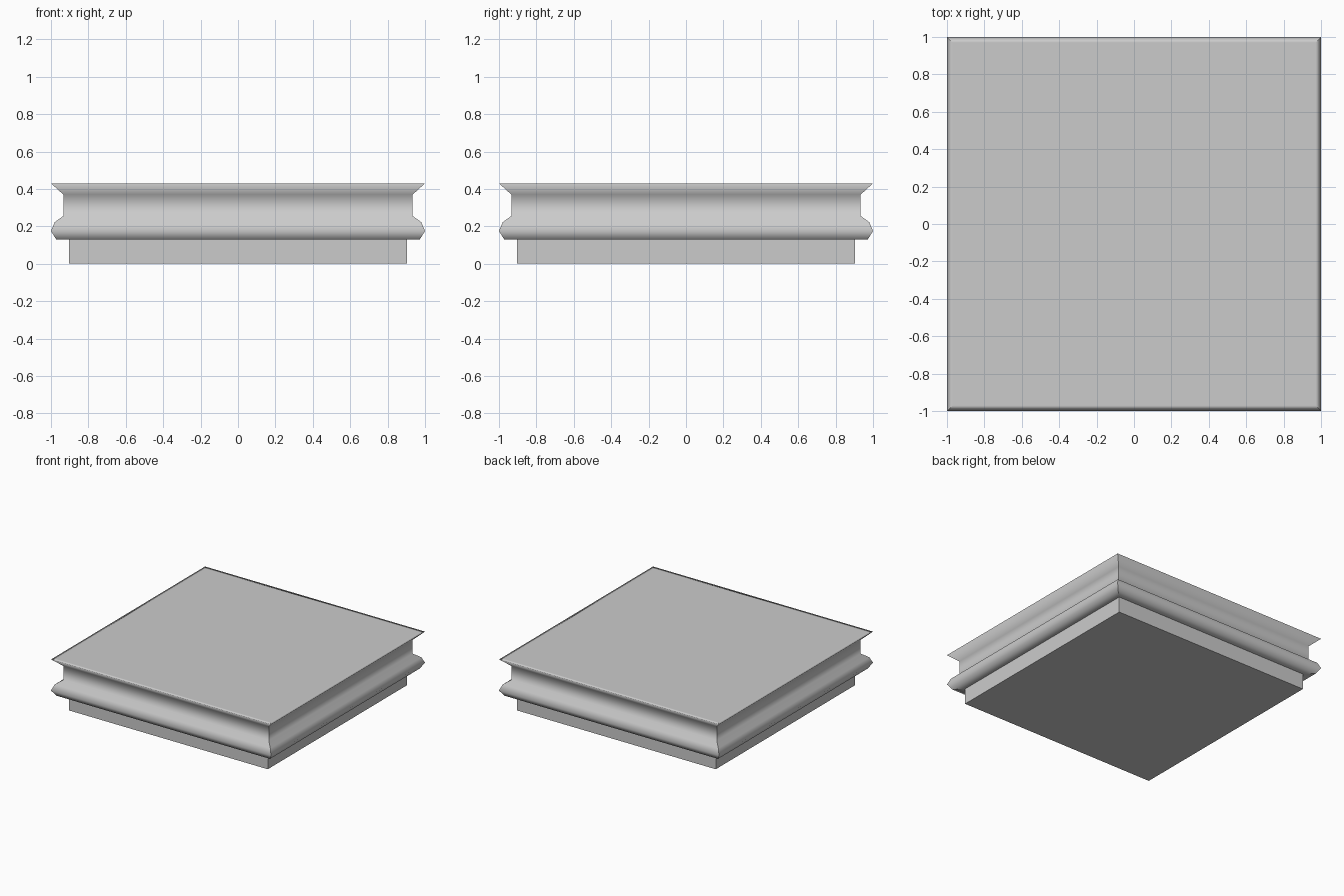
import bpy, bmesh

if "Cube" in bpy.data.objects:
    bpy.data.objects.remove(bpy.data.objects["Cube"])

# Moulding profile from bottom to top: (half width, height)
PROFILE = [
    (0.903, 0.0), (0.903, 0.13),              # plinth
    (0.972, 0.13), (1.0, 0.175),              # rounded torus
    (0.98, 0.222), (0.934, 0.256),
    (0.934, 0.37),                            # neck
    (1.0, 0.43), (0.97, 0.43),                # flared lip and flat top border
]
SHARP_RINGS = {0, 1, 8}

bm = bmesh.new()
rings = [[bm.verts.new((sx * w, sy * w, z))
          for sx, sy in ((-1, -1), (1, -1), (1, 1), (-1, 1))]
         for w, z in PROFILE]

# Square rings bridged into the moulding, capped at both ends
for low, high in zip(rings, rings[1:]):
    for i in range(4):
        j = (i + 1) % 4
        bm.faces.new((low[i], low[j], high[j], high[i]))
bm.faces.new(rings[0][::-1])
bm.faces.new(rings[-1])
bmesh.ops.recalc_face_normals(bm, faces=bm.faces)

# Smooth along the profile, crisp at mitred corners and plinth edges
for f in bm.faces:
    f.smooth = True
ring_of = {v: k for k, ring in enumerate(rings) for v in ring}
for e in bm.edges:
    a, b = (ring_of[v] for v in e.verts)
    e.smooth = a == b and a not in SHARP_RINGS

mesh = bpy.data.meshes.new("square_moulded_slab")
bm.to_mesh(mesh)
bm.free()
bpy.context.collection.objects.link(bpy.data.objects.new("square_moulded_slab", mesh))
